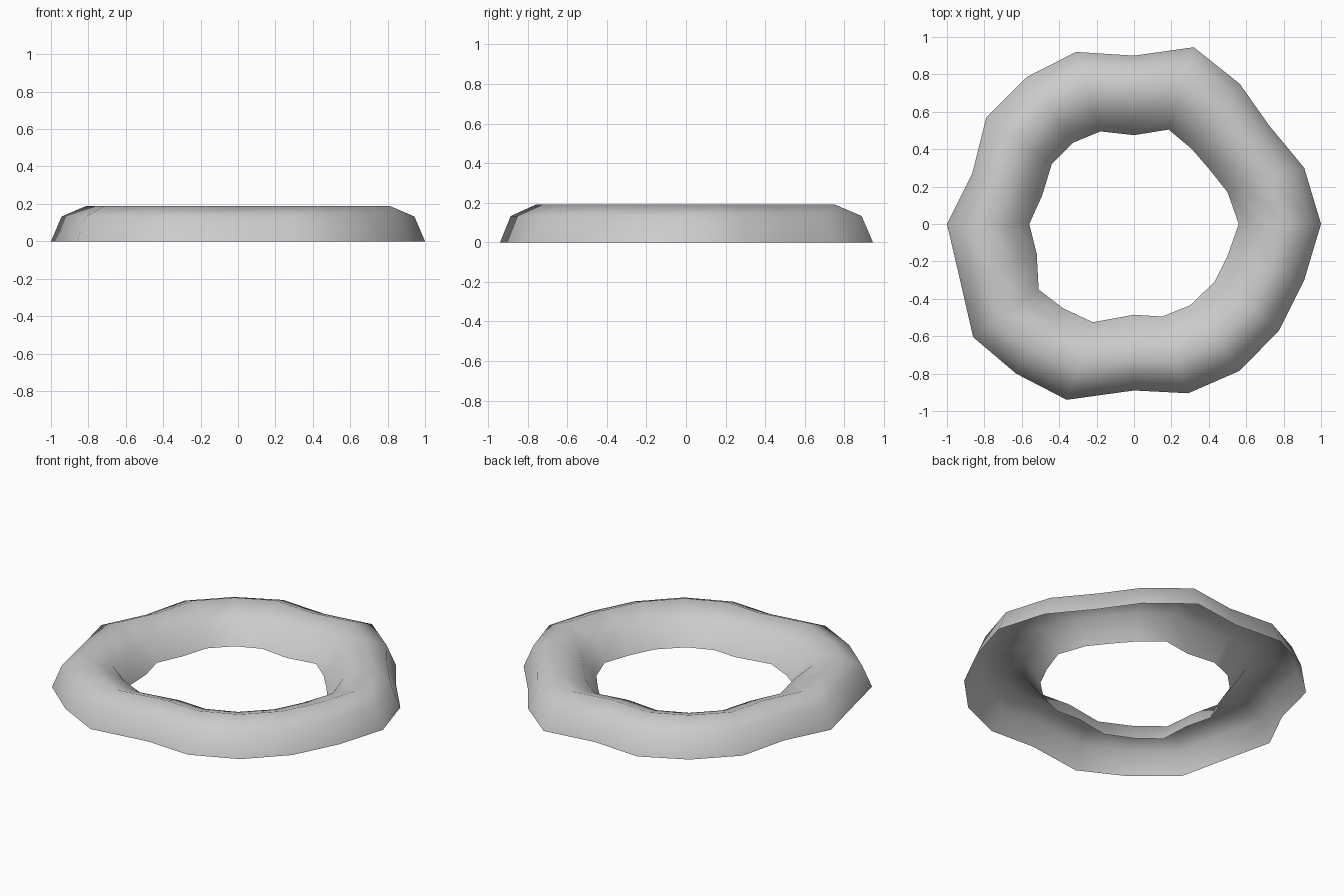
import bpy, bmesh

if "Cube" in bpy.data.objects:
    bpy.data.objects.remove(bpy.data.objects["Cube"])

# Wavy outer and inner rims, read counter-clockwise in 18 degree steps
outer = [(1, 0), (.91, .30), (.72, .53), (.565, .75), (.32, .945),
         (0, .90), (-.31, .92), (-.575, .785), (-.79, .57), (-.865, .27),
         (-1, 0), (-.93, -.30), (-.86, -.605), (-.63, -.80), (-.36, -.94),
         (0, -.89), (.29, -.905), (.565, -.785), (.775, -.57), (.91, -.30)]
inner = [(.56, 0), (.50, .17), (.405, .29), (.31, .40), (.185, .505),
         (0, .475), (-.18, .495), (-.325, .435), (-.44, .32), (-.49, .155),
         (-.56, 0), (-.52, -.16), (-.51, -.35), (-.38, -.45), (-.22, -.525),
         (0, -.485), (.15, -.495), (.30, -.435), (.43, -.31), (.50, -.17)]

# Half-round cross-section: (fraction from outer to inner rim, height)
section = [(0, 0), (.13, .133), (.435, .19), (.79, .133), (1, 0)]

# Open-bottomed ring shell
bm = bmesh.new()
rings = []
for (ox, oy), (ix, iy) in zip(outer, inner):
    rings.append([bm.verts.new((ox + (ix - ox) * t, oy + (iy - oy) * t, z))
                  for t, z in section])
n = len(rings)
for i in range(n):
    a, b = rings[i], rings[(i + 1) % n]
    for k in range(len(section) - 1):
        bm.faces.new((a[k], b[k], b[k + 1], a[k + 1])).smooth = True

mesh = bpy.data.meshes.new("icing_ring")
bm.to_mesh(mesh)
bm.free()
bpy.context.collection.objects.link(bpy.data.objects.new("icing_ring", mesh))
